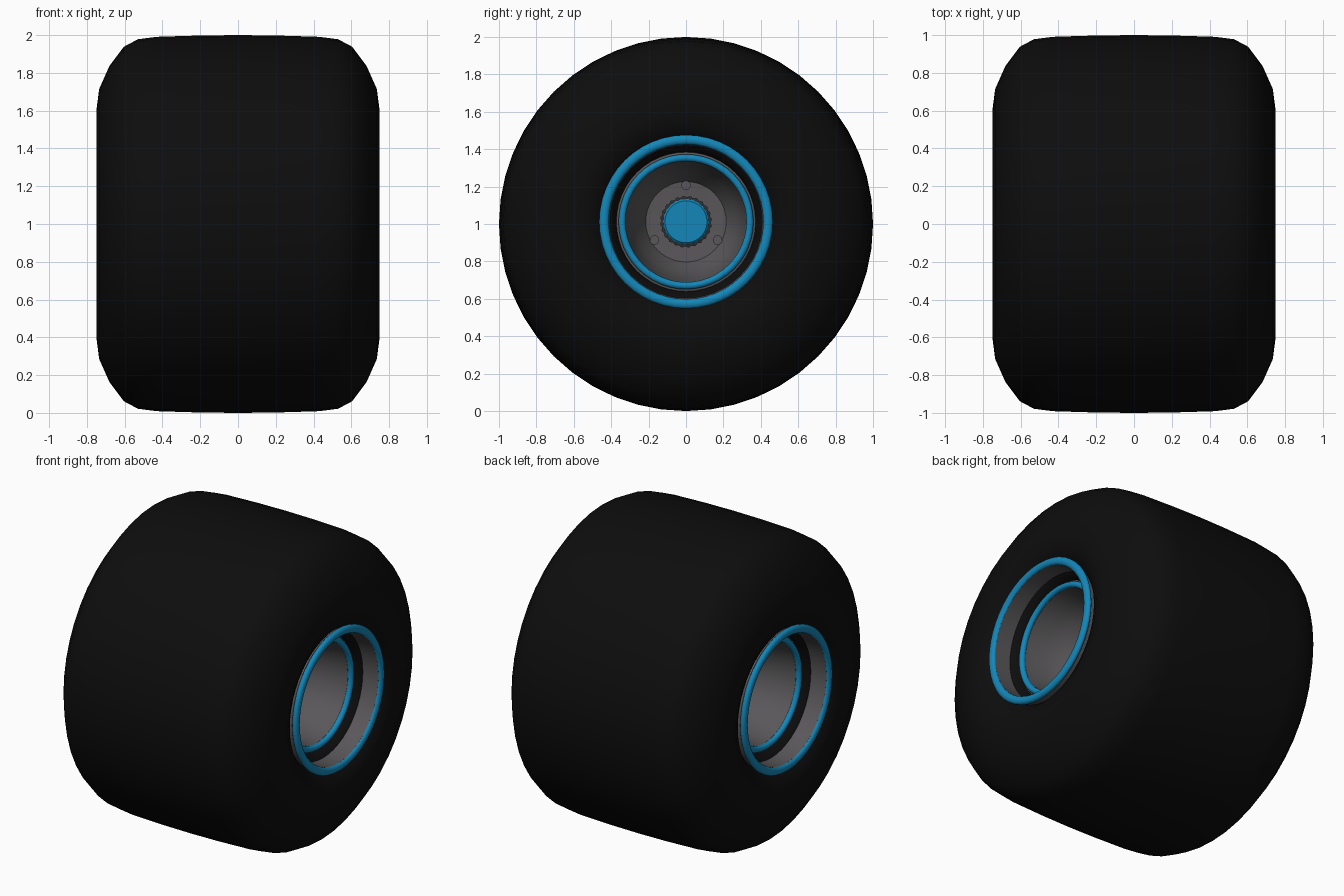
import bpy, bmesh
from math import sin, cos, pi, radians

if "Cube" in bpy.data.objects:
    bpy.data.objects.remove(bpy.data.objects["Cube"])

SEG = 48
HUB_Z = 1.012


def material(name, rgb):
    m = bpy.data.materials.new(name)
    m.diffuse_color = (*rgb, 1)
    m.use_nodes = True
    m.node_tree.nodes["Principled BSDF"].inputs["Base Color"].default_value = m.diffuse_color
    return m


BLACK = material("rubber", (0.004, 0.004, 0.004))
BLUE = material("blue_trim", (0.007, 0.24, 0.48))
GREY = material("rim_grey", (0.10, 0.095, 0.10))
DARK = material("dark_metal", (0.03, 0.03, 0.03))


def finish(bm, name, mat, mirror=True, angle=35):
    bmesh.ops.remove_doubles(bm, verts=bm.verts, dist=1e-5)
    bmesh.ops.recalc_face_normals(bm, faces=bm.faces)
    me = bpy.data.meshes.new(name)
    bm.to_mesh(me)
    bm.free()
    me.materials.append(mat)
    ob = bpy.data.objects.new(name, me)
    bpy.context.collection.objects.link(ob)
    if mirror:
        ob.modifiers.new("both_sides", "MIRROR")
    bpy.ops.object.select_all(action="DESELECT")
    ob.select_set(True)
    bpy.context.view_layer.objects.active = ob
    bpy.ops.object.shade_smooth_by_angle(angle=radians(angle))
    return ob


def revolve(name, profile, mat, closed=False, z=HUB_Z, mirror=True, seg=SEG, knurl=0, angle=35):
    """Spin an (x, radius) profile around the wheel axle."""
    bm = bmesh.new()
    rings = []
    for x, r in profile:
        ring = []
        for i in range(seg):
            a = 2 * pi * i / seg
            rr = max(r - (knurl if i % 4 < 2 else 0), 0)
            ring.append(bm.verts.new((x, rr * sin(a), z + rr * cos(a))))
        rings.append(ring)
    pairs = list(zip(rings, rings[1:]))
    if closed:
        pairs.append((rings[-1], rings[0]))
    for a, b in pairs:
        for i in range(seg):
            j = (i + 1) % seg
            bm.faces.new((a[i], a[j], b[j], b[i]))
    if not closed and profile[-1][1] < 0.2 and mirror:
        bm.faces.new(rings[-1])
    return finish(bm, name, mat, mirror, angle)


def trim_ring(name, x, r, tx, tr):
    """Rounded ring with an elliptical section."""
    section = [(x + tx * cos(2 * pi * k / 10), r + tr * sin(2 * pi * k / 10)) for k in range(10)]
    revolve(name, section, BLUE, closed=True, angle=60)


# Tyre: one half profile mirrored along the axle
half = [(0.66, 0.43), (0.705, 0.47), (0.738, 0.53), (0.75, 0.60), (0.735, 0.715),
        (0.68, 0.838), (0.605, 0.938), (0.53, 0.978), (0.43, 0.991), (0.2, 0.998)]
revolve("tyre", half + [(0, 1.0)] + [(-x, r) for x, r in reversed(half)], BLACK,
        z=1.0, mirror=False, angle=60)

# Rim well, dark seat and outer trim
revolve("rim_well", [(0.66, 0.445), (0.73, 0.44), (0.73, 0.413), (0.62, 0.409)], GREY)
revolve("bead_seat", [(0.62, 0.41), (0.60, 0.385), (0.56, 0.37)], BLACK)
trim_ring("outer_trim_ring", 0.728, 0.439, 0.02, 0.027)

# Inner dish and inner trim
revolve("rim_dish", [(0.54, 0.375), (0.572, 0.372), (0.58, 0.345), (0.57, 0.325),
                     (0.45, 0.305), (0.34, 0.27), (0.25, 0.215)], GREY)
trim_ring("inner_trim_ring", 0.58, 0.342, 0.02, 0.02)

# Hub plate, knurled collar and blue cap
revolve("hub_plate", [(0.25, 0.216), (0.245, 0.12), (0.20, 0.12)], GREY)
revolve("hub_collar", [(0.24, 0.138), (0.275, 0.138), (0.28, 0.118)], DARK, seg=96, knurl=0.006)
revolve("hub_cap", [(0.24, 0.122), (0.285, 0.122), (0.295, 0.112)], BLUE)

# Three small lugs around the plate
bm = bmesh.new()
for k in range(3):
    a = 2 * pi * k / 3
    ends = []
    for x in (0.24, 0.262):
        ends.append([bm.verts.new((x, 0.195 * sin(a) + 0.025 * sin(t), HUB_Z + 0.195 * cos(a) + 0.025 * cos(t)))
                     for t in (2 * pi * i / 16 for i in range(16))])
    for i in range(16):
        j = (i + 1) % 16
        bm.faces.new((ends[0][i], ends[0][j], ends[1][j], ends[1][i]))
    bm.faces.new(ends[1])
finish(bm, "hub_lugs", GREY)
